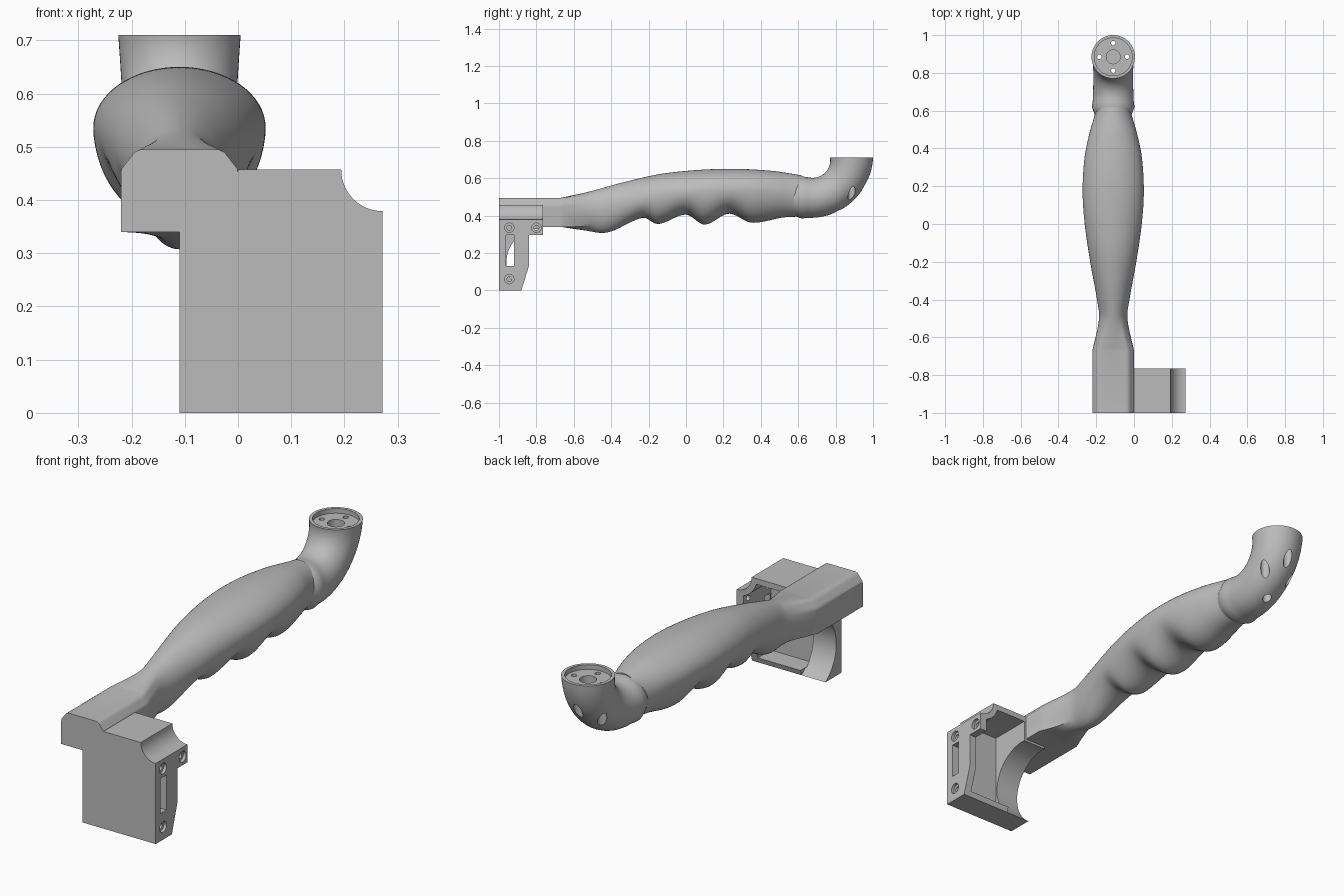
import bpy, bmesh
from math import sin, cos, pi, radians

cube = bpy.data.objects.get("Cube")
if cube:
    bpy.data.objects.remove(cube, do_unlink=True)

grey = bpy.data.materials.new("matte_grey")
grey.use_nodes = True
grey.diffuse_color = (0.5, 0.5, 0.5, 1)
grey.node_tree.nodes["Principled BSDF"].inputs["Base Color"].default_value = (0.5, 0.5, 0.5, 1)

CX = -0.11  # centre line of the handle


def loft(name, rings):
    """Skin a list of equal-length rings and cap both ends."""
    bm = bmesh.new()
    loops = [[bm.verts.new(p) for p in ring] for ring in rings]
    n = len(loops[0])
    for a, b in zip(loops, loops[1:]):
        for i in range(n):
            j = (i + 1) % n
            bm.faces.new((a[i], a[j], b[j], b[i]))
    bm.faces.new(loops[0])
    bm.faces.new(loops[-1])
    bmesh.ops.recalc_face_normals(bm, faces=bm.faces)
    mesh = bpy.data.meshes.new(name)
    bm.to_mesh(mesh)
    bm.free()
    mesh.materials.append(grey)
    obj = bpy.data.objects.new(name, mesh)
    bpy.context.collection.objects.link(obj)
    return obj


def prism(name, outline, axis, start, end):
    """Extrude a flat outline along one axis."""
    place = {"x": lambda u, v, w: (w, u, v),
             "y": lambda u, v, w: (u, w, v),
             "z": lambda u, v, w: (u, v, w)}[axis]
    return loft(name, [[place(u, v, w) for u, v in outline] for w in (start, end)])


def arc(cu, cv, r, a0=0, a1=360, steps=32):
    span = steps if a1 - a0 == 360 else steps - 1
    angles = [radians(a0 + (a1 - a0) * i / span) for i in range(steps)]
    return [(cu + r * cos(a), cv + r * sin(a)) for a in angles]


def activate(obj):
    bpy.ops.object.select_all(action="DESELECT")
    obj.select_set(True)
    bpy.context.view_layer.objects.active = obj


def cut(obj, cutters):
    activate(obj)
    for cutter in cutters:
        mod = obj.modifiers.new("cut", "BOOLEAN")
        mod.operation = "DIFFERENCE"
        mod.solver = "EXACT"
        mod.object = cutter
        bpy.ops.object.modifier_apply(modifier=mod.name)
        bpy.data.objects.remove(cutter, do_unlink=True)


def smooth(obj, angle=30):
    activate(obj)
    bpy.ops.object.shade_smooth_by_angle(angle=radians(angle))


def curve(points, y):
    """Smooth interpolation through (y, value) points."""
    k = 0
    while k < len(points) - 2 and y > points[k + 1][0]:
        k += 1

    def slope(i):
        lo, hi = points[max(i - 1, 0)], points[min(i + 1, len(points) - 1)]
        return (hi[1] - lo[1]) / (hi[0] - lo[0])
    (y0, v0), (y1, v1) = points[k], points[k + 1]
    h = y1 - y0
    t = (y - y0) / h
    return (v0 * (1 + 2 * t) * (1 - t) ** 2 + v1 * t * t * (3 - 2 * t)
            + h * t * (1 - t) * (slope(k) * (1 - t) - slope(k + 1) * t))


# Handle: chamfered bar blending into a swelling grip with finger scallops
TOP = [(-.67, .495), (-.53, .525), (-.3, .587), (-.1, .628), (.2, .65), (.45, .64), (.62, .615)]
BOTTOM = [(-.67, .34), (-.55, .322), (-.42, .31), (-.23, .388), (-.15, .355), (0, .405),
          (.1, .352), (.23, .41), (.35, .362), (.52, .39), (.62, .395)]
WIDTH = [(-.67, .11), (-.5, .075), (-.4, .086), (-.2, .122), (0, .151), (.17, .162),
         (.35, .152), (.48, .126), (.57, .1), (.62, .09)]
DROP = [(-.67, .0775), (-.5, .1), (-.2, .115), (.62, .108)]


def handle_ring(y, place_y):
    top, bottom, w, drop = (curve(c, y) for c in (TOP, BOTTOM, WIDTH, DROP))
    middle = top - drop
    blend = min((y + .67) / .17, 1)
    ring = []
    for i in range(64):
        c, s = cos(2 * pi * i / 64), sin(2 * pi * i / 64)
        boxy = 1 / max(abs(c), abs(s), .78 * abs(c) + .43 * s)
        r = boxy + (1 - boxy) * blend
        ring.append((CX + w * r * c, place_y, middle + r * s * (drop if s > 0 else middle - bottom)))
    return ring


stations = [-.67 + 1.29 * i / 90 for i in range(91)]
handle = loft("handle_grip", [handle_ring(-.67, -1)] + [handle_ring(y, y) for y in stations])
smooth(handle)

# Elbow: flared collar, then a quarter bend up to a round mounting cup
BEND_Y, BEND_Z, BEND_R = .67, .71, .215


def round_ring(y, z, r, tilt):
    return [(CX + r * cos(a), y - r * sin(a) * sin(tilt), z + r * sin(a) * cos(tilt))
            for a in (2 * pi * i / 64 for i in range(64))]


rings = [round_ring(y, .497, r, 0) for y, r in ((.575, .096), (.6, .106), (.62, .113), (.645, .109))]
for i in range(25):
    a = pi / 2 * i / 24
    rings.append(round_ring(BEND_Y + BEND_R * sin(a), BEND_Z - BEND_R * cos(a),
                            .107 - .005 * sin(2 * a) + .008 * i / 24, a))
elbow = loft("elbow", rings)

MOUNT_Y = BEND_Y + BEND_R
cutters = [prism("cup_recess", arc(CX, MOUNT_Y, .1, steps=64), "z", .688, .75),
           prism("centre_socket", arc(CX, MOUNT_Y, .037), "z", .65, .74)]
for dx, dy in ((1, 0), (-1, 0), (0, 1), (0, -1)):
    spot = CX + .073 * dx, MOUNT_Y + .073 * dy
    cutters.append(prism("screw_hole", arc(*spot, .012), "z", .6, .74))
    cutters.append(prism("screw_access", arc(*spot, .02), "z", .3, .662))
cut(elbow, cutters)
smooth(elbow)

# Bracket: open-backed box with a scooped corner beside the handle bar
NOTCH = (.272, .457)
outline = ([(CX, 0), (.272, 0)] + arc(*NOTCH, .078, 270, 180, 16)
           + [(0, .457), (0, .34), (CX, .34)])
bracket = prism("bracket_box", outline, "y", -1, -.765)

cavity = [(.01, .025), (.237, .025)] + arc(*NOTCH, .105, 250, 195, 12) + [(.17, .43), (.01, .43)]
side_trim = [(-.88, -.1), (-.88, 0), (-.84, .13), (-.84, .295), (-.7, .295), (-.7, -.1)]
cutters = [prism("cavity", cavity, "y", -.968, -.7),
           prism("side_trim", side_trim, "x", .005, .4),
           prism("tube_clearance", arc(-.78, .15, .18, steps=64), "x", -.2, .015),
           prism("slot", [(-.963, .13), (-.92, .13), (-.92, .295), (-.963, .295)], "x", .2, .4)]
for y, z in ((-.945, .335), (-.8, .335), (-.945, .06)):
    cutters.append(prism("screw_head", arc(y, z, .025), "x", .258, .4))
    cutters.append(prism("screw_bore", arc(y, z, .013), "x", .2, .4))
cut(bracket, cutters)
smooth(bracket)
